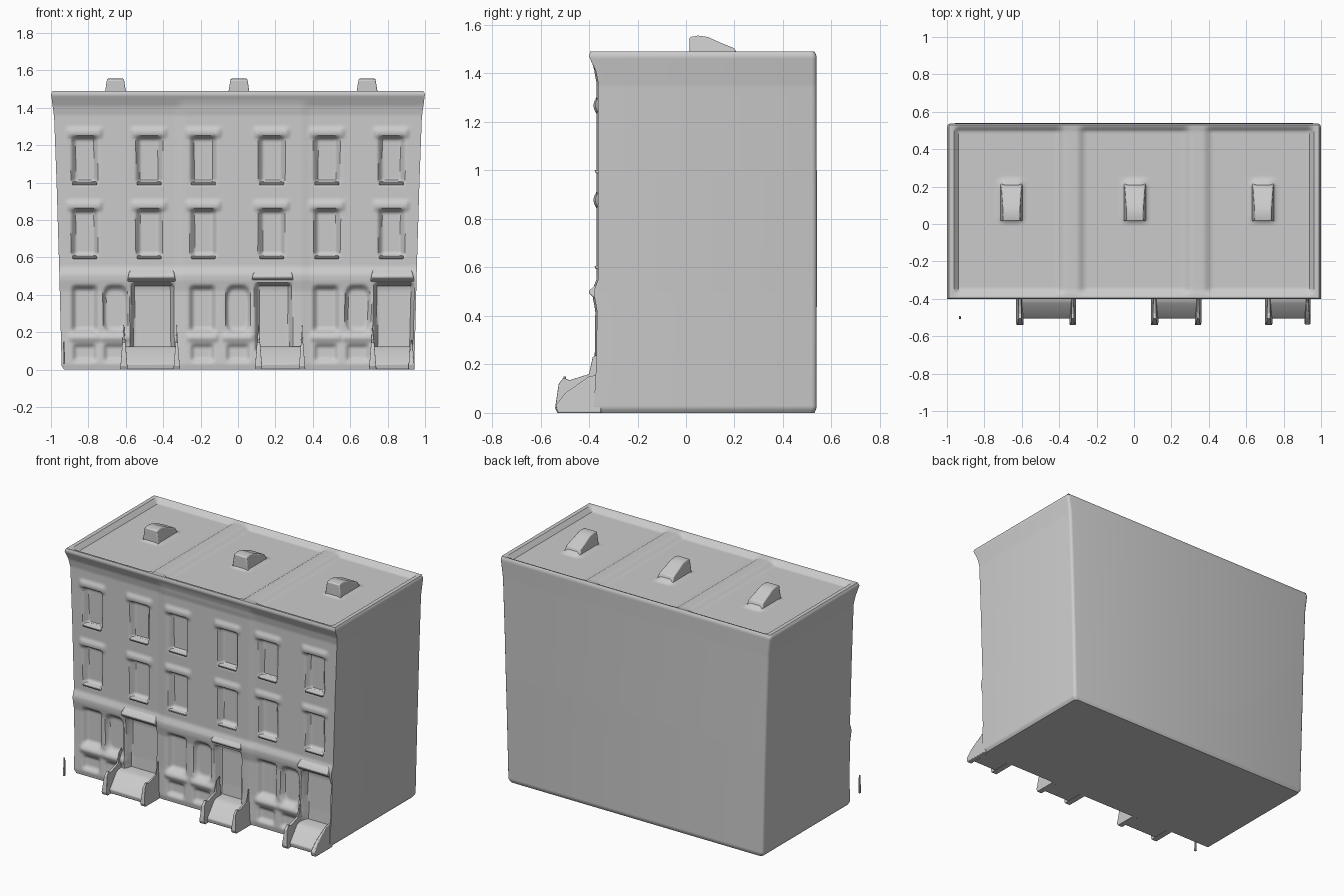
import bpy, bmesh, math

if "Cube" in bpy.data.objects:
    bpy.data.objects.remove(bpy.data.objects["Cube"])

TOP = 1.49
WINDOWS = [-0.82, -0.475, -0.185, 0.18, 0.475, 0.82]
# each house: ground window x, arched niche x, door left, door right, stoop left, stoop right
HOUSES = [(-0.82, -0.655, -0.565, -0.35, -0.63, -0.31),
          (-0.19, 0.0, 0.10, 0.28, 0.09, 0.36),
          (0.47, 0.64, 0.735, 0.93, 0.70, 0.945)]
SKYLIGHTS = [-0.655, 0.005, 0.69]


def interp(pts, t):
    for (a, va), (b, vb) in zip(pts, pts[1:]):
        if t <= b:
            return va + (vb - va) * max(0, t - a) / (b - a)
    return pts[-1][1]


def step(a, b, t):
    t = min(1, max(0, (t - a) / (b - a)))
    return t * t * (3 - 2 * t)


def soft_box(x, z, x0, x1, z0, z1, s):
    return (step(x0 - s / 2, x0 + s / 2, x) * step(-x1 - s / 2, -x1 + s / 2, -x)
            * step(z0 - s / 2, z0 + s / 2, z) * step(-z1 - s / 2, -z1 + s / 2, -z))


def half_width(z):
    return interp([(0, 0.93), (0.02, 0.943), (0.5, 0.955), (1.0, 0.97),
                   (1.35, 0.983), (1.475, 1.0), (TOP, 0.99)], z)


def facade(x, z):
    y = interp([(0, -0.375), (0.03, -0.38), (0.2, -0.37), (0.42, -0.367), (0.48, -0.378),
                (0.51, -0.378), (0.55, -0.362), (1.36, -0.362), (1.41, -0.372),
                (1.47, -0.40), (TOP, -0.395)], z)
    y -= 0.007 * soft_box(x, z, -0.31, 0.36, -1, 1.42, 0.06)
    # upper windows with soft lintels
    for cx in WINDOWS:
        for sill in (0.61, 1.0):
            y += 0.032 * soft_box(x, z, cx - 0.06, cx + 0.06, sill, sill + 0.24, 0.03)
            y -= 0.012 * soft_box(x, z, cx - 0.09, cx + 0.09, sill + 0.245, sill + 0.29, 0.03)
    # ground floor windows, arched niches and doors
    for wx, ax, d0, d1, _, _ in HOUSES:
        y += 0.03 * soft_box(x, z, wx - 0.06, wx + 0.06, 0.21, 0.44, 0.035)
        for cx in (wx, ax):
            y += 0.02 * soft_box(x, z, cx - 0.055, cx + 0.055, 0.05, 0.13, 0.03)
            y -= 0.012 * soft_box(x, z, cx - 0.08, cx + 0.08, 0.155, 0.19, 0.03)
        d = ((x - ax) / 0.065) ** 4 + ((z - 0.325) / 0.125) ** 4
        y += 0.028 * (1 - step(0.3, 1.3, d))
        y += 0.05 * soft_box(x, z, d0, d1, 0.10, 0.455, 0.02)
    return y


def roof(x, y):
    inner = soft_box(x, y, -0.95, 0.95, -0.365, 0.51, 0.03)
    z = TOP - 0.028 * inner
    for cx in (-0.335, 0.34):
        z += 0.022 * inner * soft_box(x, 0, cx - 0.055, cx + 0.055, -1, 1, 0.05)
    for cx in SKYLIGHTS:
        z += 0.025 * soft_box(x, y, cx - 0.055, cx + 0.055, 0.02, 0.225, 0.05)
    return z


def finish(name, bm, angle=40):
    bmesh.ops.recalc_face_normals(bm, faces=bm.faces)
    mesh = bpy.data.meshes.new(name)
    bm.to_mesh(mesh)
    bm.free()
    ob = bpy.data.objects.new(name, mesh)
    bpy.context.collection.objects.link(ob)
    bpy.ops.object.select_all(action='DESELECT')
    ob.select_set(True)
    bpy.context.view_layer.objects.active = ob
    bpy.ops.object.shade_smooth_by_angle(angle=math.radians(angle))
    return ob


def bevel(ob, width):
    m = ob.modifiers.new("soft_edges", 'BEVEL')
    m.width, m.segments, m.limit_method = width, 2, 'ANGLE'


def prism(name, profile, x0, x1, taper=0.0, width=0.006):
    """Extrude a (y, z) profile along x; taper narrows the ends with height."""
    bm = bmesh.new()
    z_low = min(z for _, z in profile)
    ends = [[bm.verts.new((x + s * taper * (z - z_low), y, z)) for y, z in profile]
            for x, s in ((x0, 1), (x1, -1))]
    bm.faces.new(ends[0])
    bm.faces.new(ends[1][::-1])
    n = len(profile)
    for i in range(n):
        j = (i + 1) % n
        bm.faces.new((ends[0][i], ends[0][j], ends[1][j], ends[1][i]))
    ob = finish(name, bm)
    bevel(ob, width)


# tapered walls: rings lofted upward, facade relief in front, rounded back corners
NX, NZ, R = 200, 150, 0.02
bm = bmesh.new()
rings = []
for k in range(NZ + 1):
    z = TOP * k / NZ
    w = half_width(z)
    yb = interp([(0, 0.53), (0.02, 0.538), (0.7, 0.54), (1.475, 0.538), (TOP, 0.53)], z)
    pts = [(w * (2 * i / NX - 1), facade(w * (2 * i / NX - 1), z)) for i in range(NX + 1)]
    for q in range(8):
        a = math.radians((q if q < 4 else q - 1) * 30)
        cx = (w - R) * (1 if q < 4 else -1)
        pts.append((cx + R * math.cos(a), yb - R + R * math.sin(a)))
    rings.append([bm.verts.new((x, y, z)) for x, y in pts])
for r0, r1 in zip(rings, rings[1:]):
    for i in range(len(r0)):
        j = (i + 1) % len(r0)
        bm.faces.new((r0[i], r0[j], r1[j], r1[i]))
bm.faces.new(rings[0][::-1])
finish("building_walls", bm)

# roof sheet with rim, two dividers and skylight skirts
bm = bmesh.new()
RX, RY = 150, 75
grid = []
for j in range(RY + 1):
    y = -0.395 + 0.925 * j / RY
    row = [0.99 * (2 * i / RX - 1) for i in range(RX + 1)]
    grid.append([bm.verts.new((x, y, roof(x, y))) for x in row])
for j in range(RY):
    for i in range(RX):
        bm.faces.new((grid[j][i], grid[j][i + 1], grid[j + 1][i + 1], grid[j + 1][i]))
finish("roof", bm)

# sloped skylights
for cx in SKYLIGHTS:
    prism("skylight", [(0.015, 1.46), (0.015, 1.55), (0.05, 1.556), (0.09, 1.55),
                       (0.13, 1.532), (0.20, 1.503), (0.22, 1.46)],
          cx - 0.06, cx + 0.06, 0.16)

# window sills
for cx in WINDOWS:
    for z in (0.605, 1.0):
        prism("window_sill", [(-0.335, z - 0.012), (-0.372, z - 0.012), (-0.378, z), (-0.335, z + 0.008)],
              cx - 0.065, cx + 0.065, 0, 0.003)

for k, (_, _, d0, d1, s0, s1) in enumerate(HOUSES):
    # hood above the door
    prism("door_hood", [(-0.35, 0.46), (-0.375, 0.47), (-0.402, 0.495), (-0.398, 0.505), (-0.36, 0.54)],
          d0 - 0.03, min(d1 + 0.02, 0.945), 0.2)
    # stoop: sloping steps between two cheek walls
    prism("stoop_steps", [(-0.35, 0.002), (-0.50, 0.002), (-0.505, 0.03), (-0.425, 0.115),
                          (-0.40, 0.125), (-0.32, 0.125)], s0 + 0.02, s1 - 0.02)
    cheek = [(-0.35, 0), (-0.53, 0), (-0.54, 0.02), (-0.525, 0.12), (-0.505, 0.145),
             (-0.48, 0.135), (-0.40, 0.16), (-0.385, 0.23), (-0.35, 0.25)]
    low = [(-0.35, 0), (-0.53, 0), (-0.538, 0.03), (-0.50, 0.08), (-0.40, 0.15), (-0.35, 0.16)]
    prism("stoop_cheek", cheek, s0, s0 + 0.04, 0.08)
    prism("stoop_cheek", low if k == 2 else cheek, s1 - 0.035, s1, 0.08)

# lone railing post in front of the left house
prism("railing_post", [(-0.493, 0.03), (-0.507, 0.03), (-0.505, 0.15), (-0.495, 0.15)],
      -0.937, -0.925, 0.02, 0.002)
